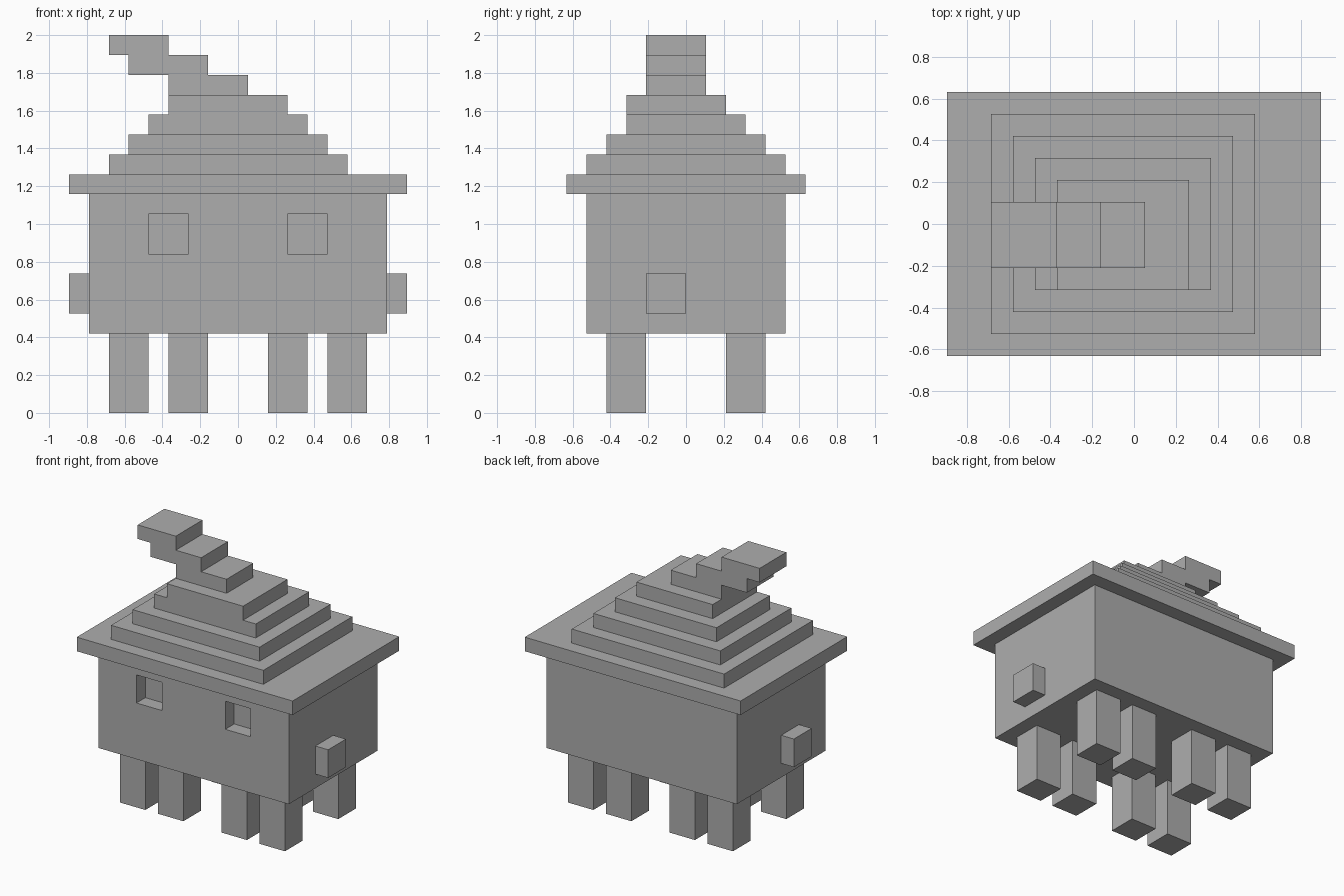
import bpy
import bmesh
from mathutils import Matrix, Vector

if "Cube" in bpy.data.objects:
    bpy.data.objects.remove(bpy.data.objects["Cube"])

U = 2 / 19  # one block

grey = bpy.data.materials.new("plain_grey")
grey.diffuse_color = (0.42, 0.42, 0.42, 1)
grey.use_nodes = True
grey.node_tree.nodes["Principled BSDF"].inputs["Base Color"].default_value = grey.diffuse_color


def box(name, x, y, z):
    """Box from (min, max) ranges counted in blocks."""
    lo, hi = (Vector(c) * U for c in zip(x, y, z))
    bm = bmesh.new()
    bmesh.ops.create_cube(bm, size=1, matrix=Matrix.Translation((lo + hi) / 2)
                          @ Matrix.Diagonal((*(hi - lo), 1)))
    mesh = bpy.data.meshes.new(name)
    bm.to_mesh(mesh)
    bm.free()
    mesh.materials.append(grey)
    obj = bpy.data.objects.new(name, mesh)
    bpy.context.collection.objects.link(obj)
    return obj


# Body with two square eye recesses in the front
body = box("body", (-7.5, 7.5), (-5, 5), (4, 11))
for side, x in (("left", -4.5), ("right", 2.5)):
    cutter = box(f"{side}_eye_cutter", (x, x + 2), (-6, -4), (8, 10))
    cutter.hide_render = True
    cutter.hide_viewport = True
    cutter.display_type = 'WIRE'
    cut = body.modifiers.new(f"{side}_eye", 'BOOLEAN')
    cut.operation = 'DIFFERENCE'
    cut.solver = 'EXACT'
    cut.object = cutter

# Eight legs in two rows
for row, y in (("front", -4), ("back", 2)):
    for i, x in enumerate((-6.5, -3.5, 1.5, 4.5)):
        box(f"{row}_leg_{i + 1}", (x, x + 2), (y, y + 2), (0, 4))

# Side knobs
box("left_knob", (-8.5, -7.5), (-2, 0), (5, 7))
box("right_knob", (7.5, 8.5), (-2, 0), (5, 7))

# Hat: wide brim, stepped cone, then a tip bending to the left
box("hat_brim", (-8.5, 8.5), (-6, 6), (11, 12))
steps = [
    ((-6.5, 5.5), (-5, 5)),
    ((-5.5, 4.5), (-4, 4)),
    ((-4.5, 3.5), (-3, 3)),
    ((-3.5, 2.5), (-3, 2)),
    ((-3.5, 0.5), (-2, 1)),
    ((-5.5, -1.5), (-2, 1)),
    ((-6.5, -3.5), (-2, 1)),
]
for i, (x, y) in enumerate(steps):
    box(f"hat_step_{i + 1}", x, y, (12 + i, 13 + i))
